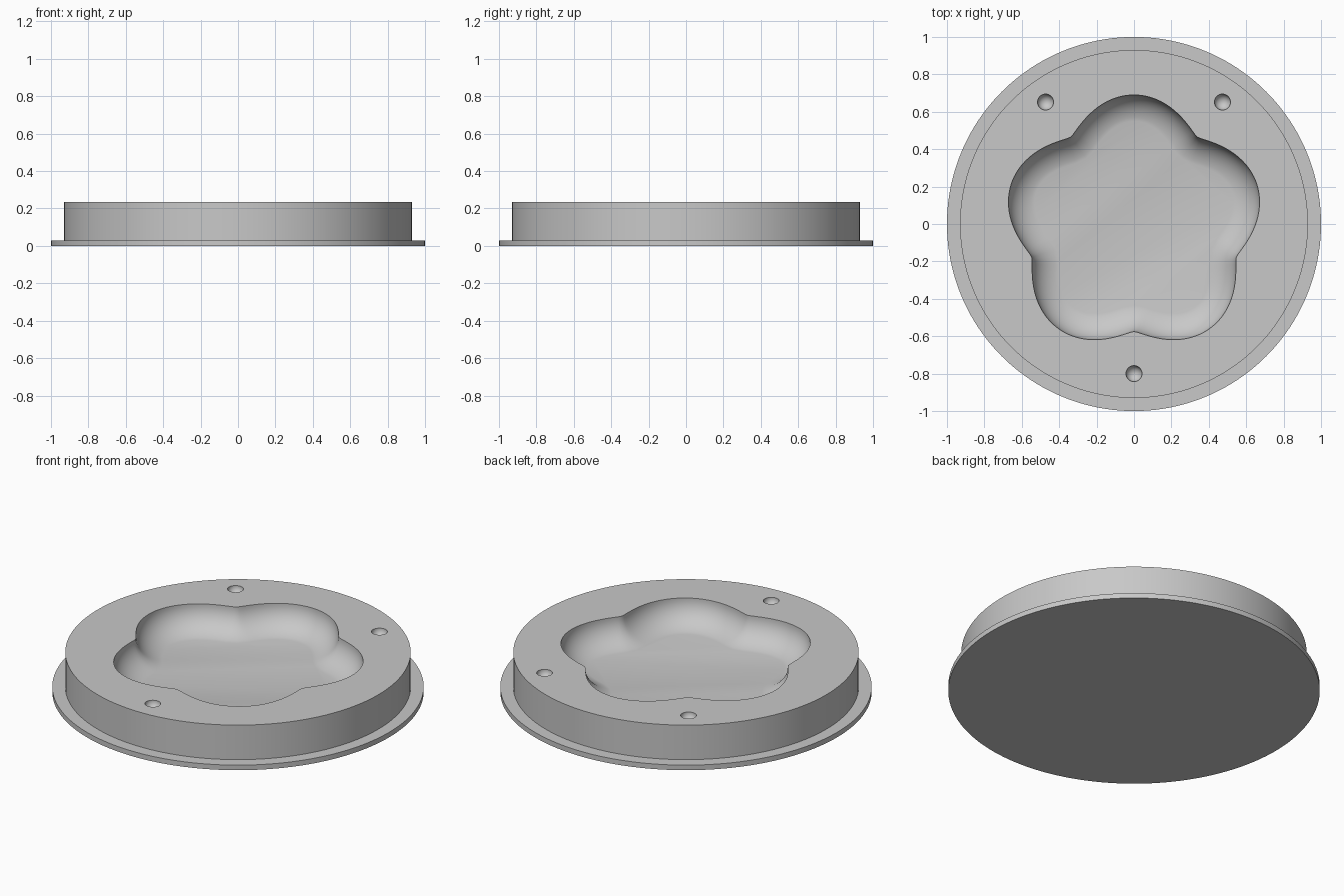
import bpy
import bmesh
from math import sin, cos, pi, radians, sqrt
from mathutils import Vector, Matrix

if "Cube" in bpy.data.objects:
    bpy.data.objects.remove(bpy.data.objects["Cube"], do_unlink=True)

TOP = 0.235
DEPTH = 0.15
INSET = 0.14
SEGMENTS = 160

grey = bpy.data.materials.new("plain grey")
grey.use_nodes = True
grey.diffuse_color = (0.58, 0.58, 0.58, 1)
grey.node_tree.nodes["Principled BSDF"].inputs["Base Color"].default_value = grey.diffuse_color


def loft(bm, rings):
    """Bridge closed rings of equal length and cap both ends."""
    loops = [[bm.verts.new(p) for p in ring] for ring in rings]
    for a, b in zip(loops, loops[1:]):
        for i in range(len(a)):
            j = (i + 1) % len(a)
            bm.faces.new((a[i], a[j], b[j], b[i]))
    bm.faces.new(loops[0])
    bm.faces.new(loops[-1])


def make_object(name, bm):
    bmesh.ops.recalc_face_normals(bm, faces=bm.faces)
    mesh = bpy.data.meshes.new(name)
    bm.to_mesh(mesh)
    bm.free()
    mesh.materials.append(grey)
    obj = bpy.data.objects.new(name, mesh)
    bpy.context.collection.objects.link(obj)
    return obj


def circle(radius, z):
    return [(radius * cos(2 * pi * i / SEGMENTS), radius * sin(2 * pi * i / SEGMENTS), z)
            for i in range(SEGMENTS)]


def petal_point(angle):
    """Five-lobed outline, with a lobe at the back and a notch at the front."""
    swell = sqrt(sin(2.5 * (angle + pi / 2)) ** 2 + 0.001)
    radius = 0.573 + 0.117 * swell ** 1.2
    return Vector((radius * cos(angle), radius * sin(angle), 0))


def petal_ring(inset, z):
    """The outline moved inward along its normals."""
    ring = []
    for i in range(200):
        angle = 2 * pi * i / 200 - pi / 2
        tangent = (petal_point(angle + 0.01) - petal_point(angle - 0.01)).normalized()
        inward = Vector((-tangent.y, tangent.x, 0))
        ring.append(petal_point(angle) + inward * inset + Vector((0, 0, z)))
    return ring


# Round body on a thin wider flange
bm = bmesh.new()
loft(bm, [circle(1, 0), circle(1, 0.03), circle(0.93, 0.03), circle(0.93, TOP)])
body = make_object("mould_body", bm)

# Cavity with rounded walls and a flat floor
bm = bmesh.new()
end = radians(78)
rings = [petal_ring(0, TOP + 0.05)]
for step in range(13):
    a = end * step / 12
    rings.append(petal_ring(INSET * (1 - cos(a)) / (1 - cos(end)),
                            TOP - 0.002 - (DEPTH - 0.002) * sin(a) / sin(end)))
loft(bm, rings)
cavity = make_object("cavity_cutter", bm)

# Three round locating dimples
bm = bmesh.new()
for x, y in ((-0.473, 0.652), (0.473, 0.652), (0, -0.8)):
    bmesh.ops.create_uvsphere(bm, u_segments=32, v_segments=16, radius=0.043,
                              matrix=Matrix.Translation((x, y, TOP - 0.002)))
dimples = make_object("dimple_cutter", bm)

# Cut the body, then shade it
bpy.ops.object.select_all(action="DESELECT")
bpy.context.view_layer.objects.active = body
body.select_set(True)
for cutter in (cavity, dimples):
    cutter.hide_render = True
    cut = body.modifiers.new(cutter.name, "BOOLEAN")
    cut.operation = "DIFFERENCE"
    cut.solver = "EXACT"
    cut.object = cutter
    bpy.ops.object.modifier_apply(modifier=cut.name)
    bpy.data.objects.remove(cutter, do_unlink=True)
bpy.ops.object.shade_smooth_by_angle(angle=radians(30))
